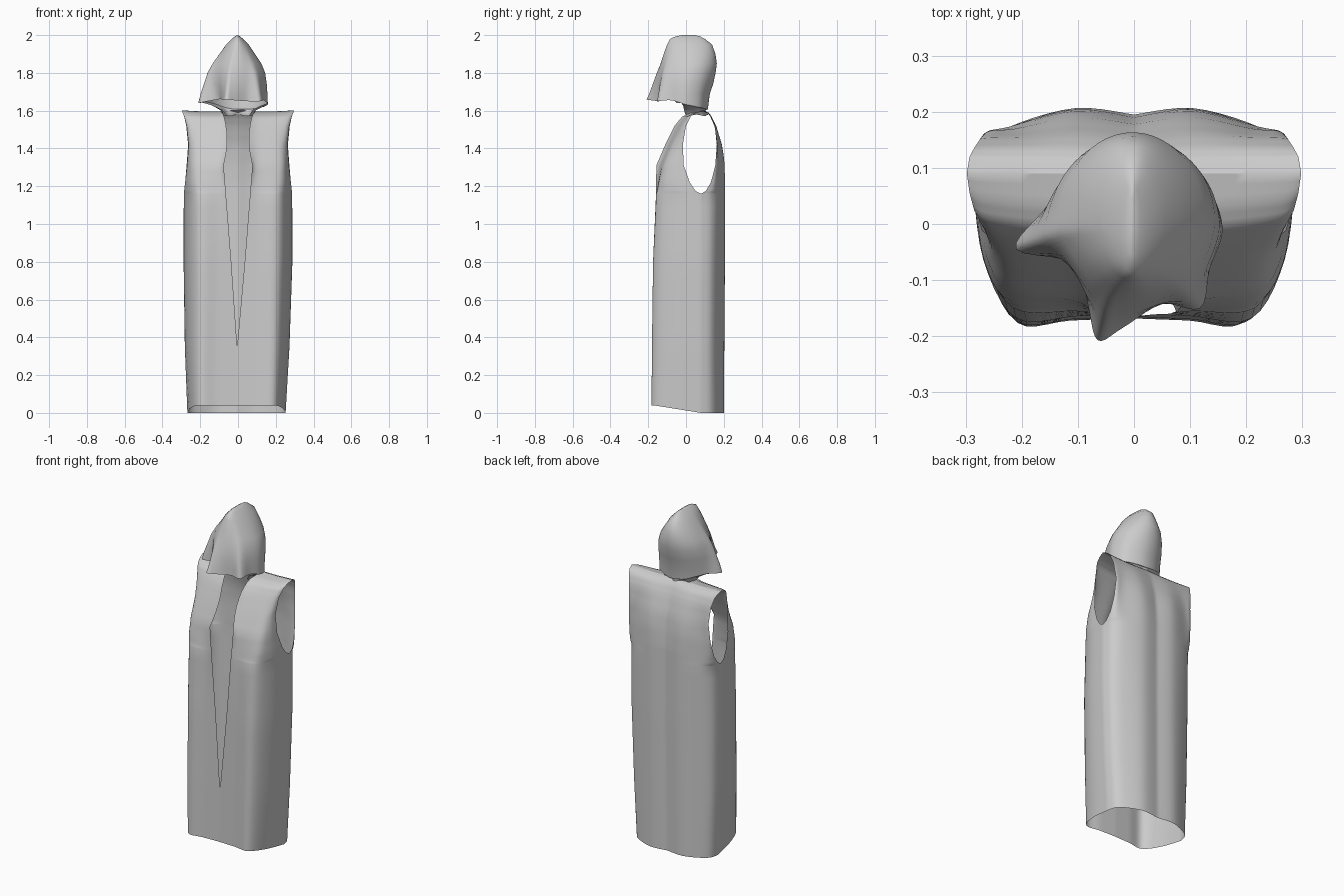
import bpy, bmesh, math
from mathutils import Vector

if "Cube" in bpy.data.objects:
    bpy.data.objects.remove(bpy.data.objects["Cube"])


def catmull(pts, n, closed=False):
    """Smooth curve through points, n samples per span."""
    m, out = len(pts), []
    for i in range(m if closed else m - 1):
        if closed:
            p = [pts[(i + k) % m] for k in (-1, 0, 1, 2)]
        else:
            p = [pts[min(max(i + k, 0), m - 1)] for k in (-1, 0, 1, 2)]
        a, b, c, d = (Vector(q) for q in p)
        for s in range(n):
            t = s / n
            out.append(0.5 * (2 * b + (c - a) * t + (2 * a - 5 * b + 4 * c - d) * t * t
                              + (3 * b - a - 3 * c + d) * t ** 3))
    if not closed:
        out.append(Vector(pts[-1]))
    return out


def loft(bm, rows, closed=False, flip=False):
    grid = [[bm.verts.new(p) for p in r] for r in rows]
    n = len(rows[0])
    for a, b in zip(grid, grid[1:]):
        for i in range(n if closed else n - 1):
            j = (i + 1) % n
            f = [a[i], a[j], b[j], b[i]]
            bm.faces.new(f[::-1] if flip else f)
    return grid


def finish(bm, name):
    bmesh.ops.remove_doubles(bm, verts=bm.verts, dist=0.0005)
    me = bpy.data.meshes.new(name)
    bm.to_mesh(me)
    bm.free()
    ob = bpy.data.objects.new(name, me)
    bpy.context.collection.objects.link(ob)
    for p in me.polygons:
        p.use_smooth = True
    return ob


# robe panels; each row: z, arm edge x, arm edge y, corner x, corner y, centre y
FRONT = [(0, .26, .08, .2, -.176, -.168), (.35, .277, .08, .205, -.174, -.165),
         (.8, .288, .08, .21, -.168, -.161), (1.16, .287, .08, .215, -.15, -.16),
         (1.175, .285, .05, .216, -.146, -.16), (1.22, .28, .02, .22, -.138, -.158),
         (1.31, .27, -.012, .22, -.118, -.157), (1.42, .262, -.017, .21, -.075, -.11),
         (1.52, .272, .0, .2, -.03, -.06), (1.57, .285, .025, .2, .0, -.02),
         (1.59, .293, .055, .2, .035, .02), (1.602, .298, .09, .2, .09, .09)]
BACK = [(0, .26, .08, .2, .165, .19), (.35, .277, .08, .205, .168, .192),
        (.8, .288, .08, .212, .172, .195), (1.16, .287, .08, .22, .174, .195),
        (1.175, .285, .105, .22, .174, .195), (1.22, .28, .132, .22, .174, .195),
        (1.31, .272, .155, .22, .174, .19), (1.42, .264, .163, .21, .17, .178),
        (1.52, .274, .152, .2, .155, .15), (1.57, .285, .135, .2, .135, .128),
        (1.59, .293, .12, .2, .118, .113), (1.602, .298, .09, .2, .09, .09)]


def slit(z):
    if z <= .35:
        return 0.0
    if z <= 1.31:
        return .076 * (z - .35) / .96
    t = (z - 1.31) / .292
    return .076 - .022 * math.sin(math.pi * t) + .006 * t


def panel_rows(keys, front, side):
    rows = []
    dense = []
    for a, b in zip(keys, keys[1:]):
        n = 5 if b[0] - a[0] > .2 else 3
        dense += [[u + (v - u) * s / n for u, v in zip(a, b)] for s in range(n)]
    dense.append(list(keys[-1]))
    for z, xa, ya, xc, yc, ym in dense:
        x0 = slit(z) if front else 0.0
        low = min(1.0, max(0.0, (1.602 - z) / .25))
        bulge = (0.0 if front else .022) * low
        ctrl = [(x0, ym), (.105, (ym + yc) / 2 + bulge), (xc, yc),
                (xa - .25 * (xa - xc), yc + .42 * (ya - yc)), (xa, ya)]
        row = []
        for x, y in catmull(ctrl, 5):
            lift = .04 * max(0, min(1, (.08 - y) / .25)) * max(0, 1 - z / .35)
            sag = .006 * math.sin(math.pi * min(1, x / .3)) * max(0, (z - 1.55) / .05)
            row.append((side * x - .008 * max(0, 1 - z / .8), y, z + lift - sag))
        rows.append(row)
    return rows


bm = bmesh.new()
for side in (1, -1):
    loft(bm, panel_rows(FRONT, True, side), flip=side < 0)
    loft(bm, panel_rows(BACK, False, side), flip=side > 0)
finish(bm, "robe_body")

# hood: ridged dome blending into a wavy draped hem
HEM = [(-.065, -.207, 1.66), (-.02, -.185, 1.655), (.05, -.143, 1.65), (.118, -.15, 1.65),
       (.135, -.08, 1.655), (.158, -.01, 1.635), (.135, .06, 1.62), (.09, .095, 1.612),
       (.02, .115, 1.605), (-.06, .105, 1.615), (-.12, .07, 1.635), (-.165, .02, 1.645),
       (-.21, -.045, 1.64), (-.105, -.07, 1.66), (-.083, -.14, 1.66)]
# rows: z, half width, front y, back y, blend to hem
DOME = [(2.0, .002, -.02, .05, 0), (1.993, .014, -.055, .075, 0), (1.98, .03, -.085, .1, 0),
        (1.95, .06, -.1, .138, 0), (1.9, .09, -.115, .158, .05), (1.85, .122, -.128, .17, .12),
        (1.8, .142, -.14, .172, .27), (1.74, .15, -.15, .172, .5), (1.69, .15, -.15, .165, .78)]
hem = catmull(HEM, 5, closed=True)
rows = []
for z, rx, yf, yb, t in DOME:
    r = []
    for h in hem:
        a = math.atan2(h.y, h.x)
        e = Vector((rx * math.cos(a) - .003, (yf + yb) / 2 + (yb - yf) / 2 * math.sin(a), z))
        r.append(e.lerp(Vector((h.x, h.y, z)), t))
    rows.append(r)
rows.append(hem)
bm = bmesh.new()
g = loft(bm, rows, closed=True, flip=True)
bm.faces.new(g[0])
bmesh.ops.recalc_face_normals(bm, faces=bm.faces)
finish(bm, "hood")

# gathered neck: continues the back of the hood hem down to the neckline
arc = hem[24:58]
rows = [arc]
for t, rx, yf, yb, z in ((.4, .1, -.02, .11, 1.61), (.85, .085, -.03, .1, 1.598),
                         (1, .078, -.02, .115, 1.575)):
    r = []
    for i, h in enumerate(arc):
        a = math.radians(-40 + 260 * i / (len(arc) - 1))
        k = 1 + .04 * math.sin(9 * a)
        s = math.sin(a)
        y = .03 + k * s * ((yb - .03) if s > 0 else (.03 - yf))
        r.append(h.lerp(Vector((rx * k * math.cos(a), y, z + .004 * math.sin(5 * a))), t))
    rows.append(r)
bm = bmesh.new()
loft(bm, rows, flip=True)
finish(bm, "neck_gather")
